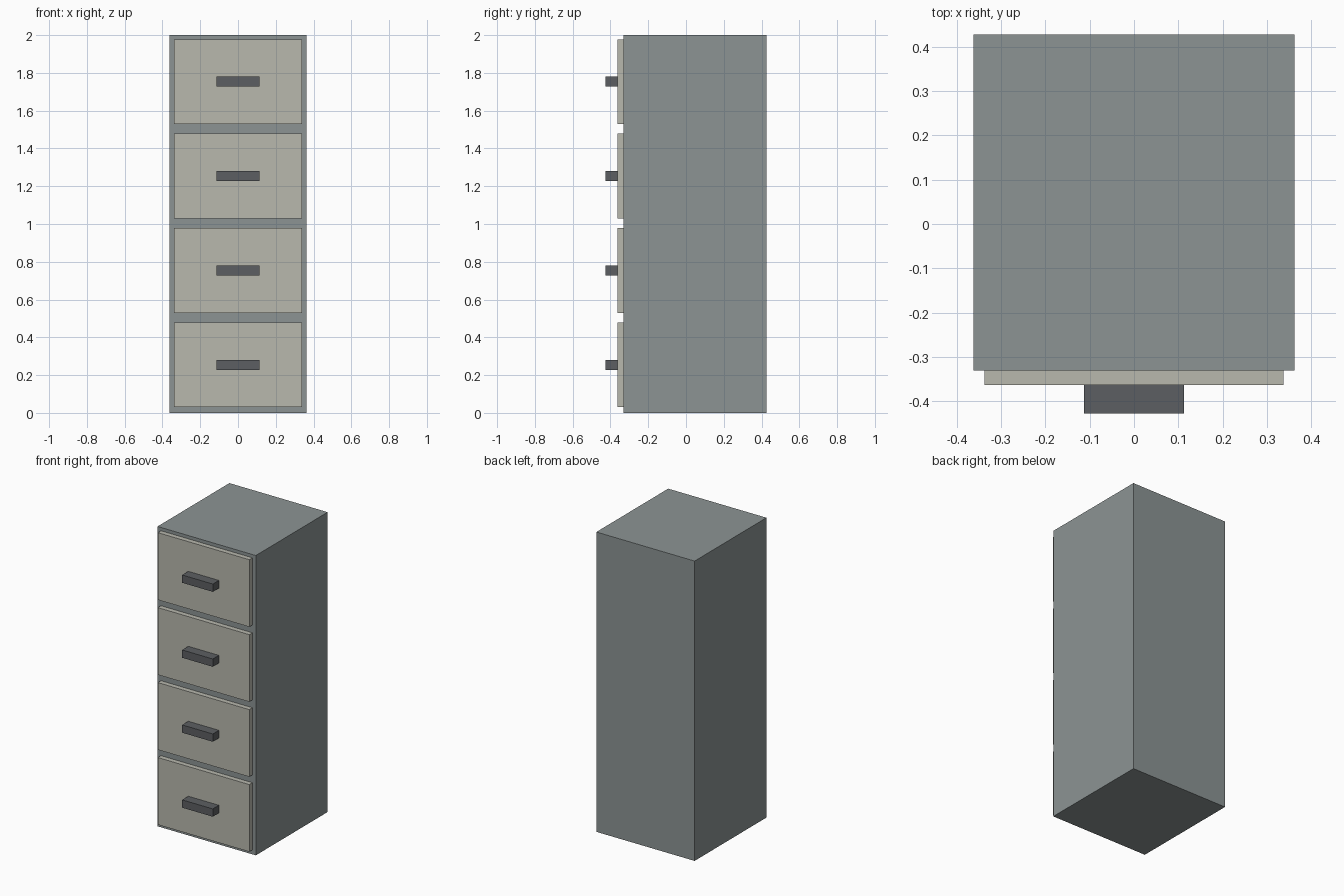
import bpy

default_cube = bpy.data.objects.get("Cube")
if default_cube:
    bpy.data.objects.remove(default_cube, do_unlink=True)


def make_material(name, rgb):
    mat = bpy.data.materials.new(name)
    mat.use_nodes = True
    colour = (*rgb, 1.0)
    mat.diffuse_color = colour
    mat.node_tree.nodes["Principled BSDF"].inputs["Base Color"].default_value = colour
    return mat


def add_box(name, mat, width, y_range, z_range):
    """Box centred on x = 0, spanning the given y and z ranges."""
    (y0, y1), (z0, z1) = y_range, z_range
    bpy.ops.mesh.primitive_cube_add(size=1, location=(0, (y0 + y1) / 2, (z0 + z1) / 2))
    obj = bpy.context.object
    obj.name = name
    obj.scale = (width, y1 - y0, z1 - z0)
    bpy.ops.object.transform_apply(location=False, rotation=False, scale=True)
    obj.data.materials.append(mat)
    return obj


steel = make_material("grey steel", (0.262, 0.296, 0.296))
panel = make_material("warm light grey", (0.479, 0.479, 0.423))
dark = make_material("dark grey", (0.107, 0.114, 0.122))

BACK, FACE, PANEL, GRIP = 0.427, -0.33, -0.363, -0.427
DRAWERS = 4
PITCH = 2.0 / DRAWERS

# Cabinet body
add_box("cabinet_body", steel, 0.725, (FACE, BACK), (0, 2))

# Drawer fronts, each with a bar handle
for i in range(DRAWERS):
    base = i * PITCH
    add_box(f"drawer_front_{i + 1}", panel, 0.675, (PANEL, FACE), (base + 0.03, base + 0.478))
    add_box(f"drawer_handle_{i + 1}", dark, 0.226, (GRIP, PANEL), (base + 0.228, base + 0.28))
